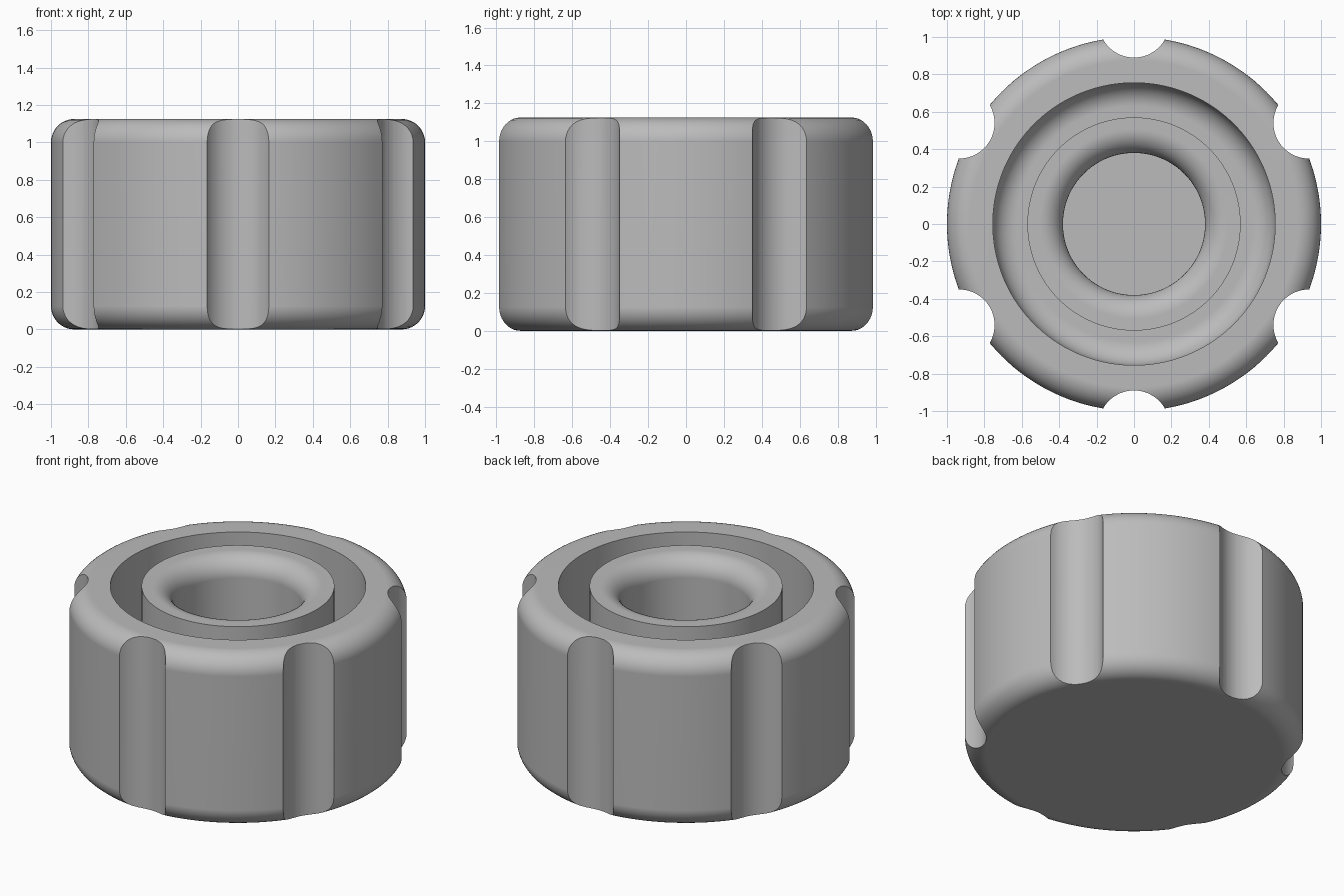
import bpy, bmesh, math
from mathutils import Matrix

if "Cube" in bpy.data.objects:
    bpy.data.objects.remove(bpy.data.objects["Cube"])

H, R, F = 1.125, 1.0, 0.125          # height, outer radius, fillet radius
FLOOR = 0.38                         # floor of ring channel and bore
SEG = 144


def arc(cx, cz, r, a0, a1, n=10):
    """Points of a fillet in the r-z plane, angles in degrees."""
    return [(cx + r * math.cos(math.radians(a0 + (a1 - a0) * i / n)),
             cz + r * math.sin(math.radians(a0 + (a1 - a0) * i / n))) for i in range(n + 1)]


def lathe(name, profile):
    """Revolve an r-z profile that starts and ends on the axis."""
    bm = bmesh.new()
    vs = [bm.verts.new((r, 0, z)) for r, z in profile]
    edges = [bm.edges.new(p) for p in zip(vs, vs[1:])]
    bmesh.ops.spin(bm, geom=vs + edges, cent=(0, 0, 0), axis=(0, 0, 1),
                   angle=2 * math.pi, steps=SEG, use_merge=False)
    bmesh.ops.remove_doubles(bm, verts=bm.verts, dist=1e-5)
    bmesh.ops.recalc_face_normals(bm, faces=bm.faces)
    return finish(name, bm)


def finish(name, bm):
    me = bpy.data.meshes.new(name)
    bm.to_mesh(me)
    bm.free()
    ob = bpy.data.objects.new(name, me)
    bpy.context.collection.objects.link(ob)
    return ob


# Knob body: rounded rim, ring channel with filleted floor, central boss with rounded bore
profile = [(0, 0)]
profile += arc(R - F, F, F, -90, 0)
profile += arc(R - F, H - F, F, 0, 90)
profile += [(0.755, H)]
profile += arc(0.755 - F, FLOOR + F, F, 0, -90)
profile += [(0.57, FLOOR), (0.57, H)]
profile += arc(0.38 + F, H - F, F, 90, 180)
profile += [(0.38, FLOOR), (0, FLOOR)]
knob = lathe("knob_body", profile)

# Six finger grooves cut around the outside
bm = bmesh.new()
for k in range(6):
    a = math.radians(30 + 60 * k)
    bmesh.ops.create_cone(bm, cap_ends=True, segments=64, radius1=0.19, radius2=0.19, depth=2,
                          matrix=Matrix.Translation((1.08 * math.cos(a), 1.08 * math.sin(a), H / 2)))
cutter = finish("groove_cutter", bm)
cutter.hide_render = True
cutter.hide_viewport = False

cut = knob.modifiers.new("grooves", 'BOOLEAN')
cut.operation, cut.solver, cut.object = 'DIFFERENCE', 'EXACT', cutter
bpy.context.view_layer.objects.active = knob
knob.select_set(True)
bpy.ops.object.modifier_apply(modifier=cut.name)
bpy.data.objects.remove(cutter)

# Smooth curved surfaces, crisp edges, flat caps
bpy.ops.object.shade_smooth_by_angle(angle=math.radians(25))
wn = knob.modifiers.new("flat_caps", 'WEIGHTED_NORMAL')
wn.keep_sharp = True

grey = bpy.data.materials.new("grey")
grey.diffuse_color = (0.5, 0.5, 0.5, 1)
grey.use_nodes = True
grey.node_tree.nodes["Principled BSDF"].inputs["Base Color"].default_value = grey.diffuse_color
knob.data.materials.clear()
knob.data.materials.append(grey)
